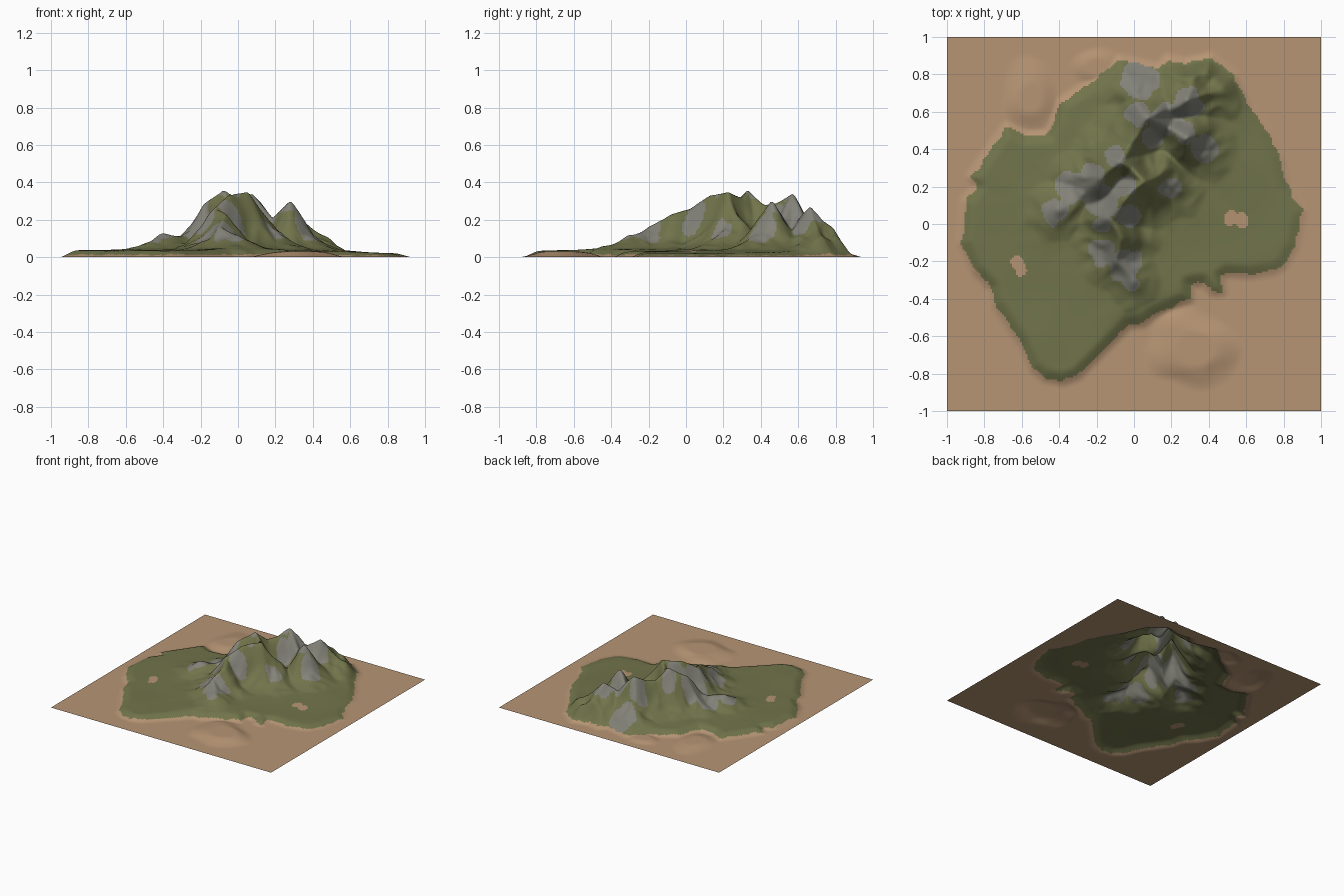
import bpy
import bmesh
import math
from mathutils import Vector, noise

default_cube = bpy.data.objects.get("Cube")
if default_cube:
    bpy.data.objects.remove(default_cube, do_unlink=True)

UNIT = 0.01          # layout tables are in hundredths
RESOLUTION = 190
PLATEAU = 0.036
SPREAD = 0.16        # how quickly a ridge falls away sideways

# Shoreline of the grassy island, clockwise from the north
SHORE = [(-8, 88), (0, 86), (13, 83), (18, 88), (28, 86), (41, 89), (54, 79),
         (62, 62), (71, 50), (78, 37), (82, 20), (90, 7), (86, -12), (80, -22),
         (75, -25), (62, -27), (50, -26), (47, -28), (47, -36), (42, -36),
         (37, -31), (30, -32), (30, -40), (10, -49), (5, -53), (-3, -54),
         (-22, -73), (-30, -81), (-38, -84), (-48, -82), (-54, -77), (-60, -64),
         (-74, -43), (-76, -34), (-85, -25), (-92, -10), (-90, 12), (-84, 20),
         (-87, 25), (-68, 52), (-58, 47), (-46, 48), (-39, 65), (-22, 76)]

# Mountain crests as x, y, height
MAIN_CREST = [(-2, -40, 6), (0, -30, 12), (-9, -19, 17), (-7, -8, 23), (-12, 2, 26),
              (-5, 13, 33), (5, 23, 35), (-1, 30, 32), (-8, 33, 36), (-2, 42, 28),
              (1, 48, 29), (8, 57, 34), (19, 62, 21), (29, 67, 27), (40, 70, 15),
              (52, 72, 9)]
WEST_CREST = [(-47, 4, 8), (-40, 7, 14), (-30, 13, 12), (-24, 20, 15),
              (-17, 24, 29), (-8, 33, 36)]
EAST_CREST = [(8, 57, 34), (18, 50, 21), (28, 46, 30), (37, 38, 13)]
SPURS = [[(5, 23, 35), (14, 26, 24), (22, 18, 12)],
         [(-17, 24, 29), (-32, 26, 10)],
         [(-12, 2, 26), (-23, -5, 9)],
         [(-9, -19, 17), (-20, -12, 9)],
         [(29, 67, 27), (30, 75, 20), (34, 81, 15)],
         [(8, 57, 34), (0, 68, 15), (-3, 78, 8)]]

# Painted patches as x, y, radius
ROCK = [(-42, 6, 7), (-33, 20, 9), (-22, 25, 7), (-18, 12, 9), (-10, 36, 6),
        (-5, 20, 6), (-2, 5, 7), (-17, 0, 5), (-17, -15, 7), (-5, -22, 9),
        (-2, -32, 4), (2, 58, 7), (10, 46, 6), (17, 56, 9), (29, 65, 8),
        (37, 40, 8), (28, 48, 6), (20, 20, 6), (4, 77, 10)]
SAND_HOLES = [(52, 3, 4), (58, 2, 4), (-62, -21, 4), (-61, -25, 3)]

# Low dunes as x, y, half width, half depth, height
DUNES = [(-55, 68, 15, 20, 2.2), (32, -66, 24, 22, 3), (-20, 84, 14, 10, 1.5)]


def scaled(rows):
    return [tuple(v * UNIT for v in row) for row in rows]


def segments(points, closed=False):
    points = scaled(points)
    return list(zip(points, points[1:] + points[:1] if closed else points[1:]))


def nearest(x, y, a, b):
    """Distance to a segment and the position along it."""
    dx, dy = b[0] - a[0], b[1] - a[1]
    t = ((x - a[0]) * dx + (y - a[1]) * dy) / (dx * dx + dy * dy)
    t = min(max(t, 0), 1)
    return math.hypot(x - a[0] - t * dx, y - a[1] - t * dy), t


def smoothstep(low, high, v):
    t = min(max((v - low) / (high - low), 0), 1)
    return t * t * (3 - 2 * t)


def wobble(x, y, frequency, seed=0):
    return noise.noise(Vector((x * frequency, y * frequency, seed)))


shore = segments(SHORE, closed=True)
crests = []
for crest in [MAIN_CREST, WEST_CREST, EAST_CREST] + SPURS:
    crests += segments(crest)
rock, sand_holes, dunes = scaled(ROCK), scaled(SAND_HOLES), scaled(DUNES)


def inland(x, y):
    """Distance to the shore, positive on land."""
    distance, inside = math.inf, False
    for a, b in shore:
        distance = min(distance, nearest(x, y, a, b)[0])
        if (a[1] > y) != (b[1] > y):
            if x < a[0] + (y - a[1]) * (b[0] - a[0]) / (b[1] - a[1]):
                inside = not inside
    return distance if inside else -distance


def mountain(x, y):
    """Highest crest profile, with bent crests and eroded gullies."""
    px = x + 0.02 * wobble(x, y, 9)
    py = y + 0.02 * wobble(x, y, 9, 5)
    best = 0
    for a, b in crests:
        d, t = nearest(px, py, a, b)
        z = a[2] + t * (b[2] - a[2])
        d = max(math.hypot(d, 0.012) - 0.012, 0)
        best = max(best, z * math.exp(-d / SPREAD - (d / 0.3) ** 2))
    gully = abs(wobble(x, y, 10, 9))
    return best * (1 - 0.22 * gully * smoothstep(0.3, 0.1, best))


def dune_height(x, y):
    total = 0
    for cx, cy, width, depth, height in dunes:
        r = math.hypot((x - cx) / width, (y - cy) / depth)
        r += 0.25 * wobble(x, y, 5, 3)
        total = max(total, height * smoothstep(1.05, 0.4, r))
    return total


def height(x, y, land):
    # The eastern shore is lower and softer than the western one
    flat = PLATEAU * (1 - 0.45 * smoothstep(0.3, 0.9, x))
    ground = flat * smoothstep(-0.04, 0.06, land)
    ground += 0.004 * wobble(x, y, 4) * smoothstep(0, 0.1, land)
    peak = mountain(x, y) * smoothstep(-0.02, 0.09, land)
    top = max(ground, peak) + 0.3 * min(ground, peak) * smoothstep(0.1, 0.03, peak)
    return max(top, dune_height(x, y), 0)


def in_patch(x, y, patches, rough):
    edge = rough * wobble(x, y, 14, 7)
    return any(math.hypot(x - cx, y - cy) < r + edge for cx, cy, r in patches)


def make_material(name, colour):
    mat = bpy.data.materials.new(name)
    mat.use_nodes = True
    mat.diffuse_color = (*colour, 1)
    mat.node_tree.nodes["Principled BSDF"].inputs["Base Color"].default_value = (*colour, 1)
    return mat


# Terrain sheet
bm = bmesh.new()
bmesh.ops.create_grid(bm, x_segments=RESOLUTION, y_segments=RESOLUTION, size=1)
land_at = {}
for v in bm.verts:
    land_at[v] = inland(v.co.x, v.co.y)
    v.co.z = height(v.co.x, v.co.y, land_at[v])
bmesh.ops.smooth_vert(bm, verts=[v for v in bm.verts if not v.is_boundary],
                      factor=0.4, use_axis_z=True)

# Sand, grass and rock by place
SAND_SLOT, GRASS_SLOT, ROCK_SLOT = range(3)
for face in bm.faces:
    face.smooth = True
    x, y, _ = face.calc_center_median()
    land = sum(land_at[v] for v in face.verts) / len(face.verts)
    if land + 0.015 * wobble(x, y, 18) < 0 or in_patch(x, y, sand_holes, 0.015):
        face.material_index = SAND_SLOT
    elif in_patch(x, y, rock, 0.03):
        face.material_index = ROCK_SLOT
    else:
        face.material_index = GRASS_SLOT

mesh = bpy.data.meshes.new("island_terrain")
bm.to_mesh(mesh)
bm.free()
for name, colour in (("sand", (0.47, 0.30, 0.175)),
                     ("grass", (0.165, 0.175, 0.07)),
                     ("rock", (0.225, 0.225, 0.19))):
    mesh.materials.append(make_material(name, colour))
terrain = bpy.data.objects.new("island_terrain", mesh)
bpy.context.collection.objects.link(terrain)
